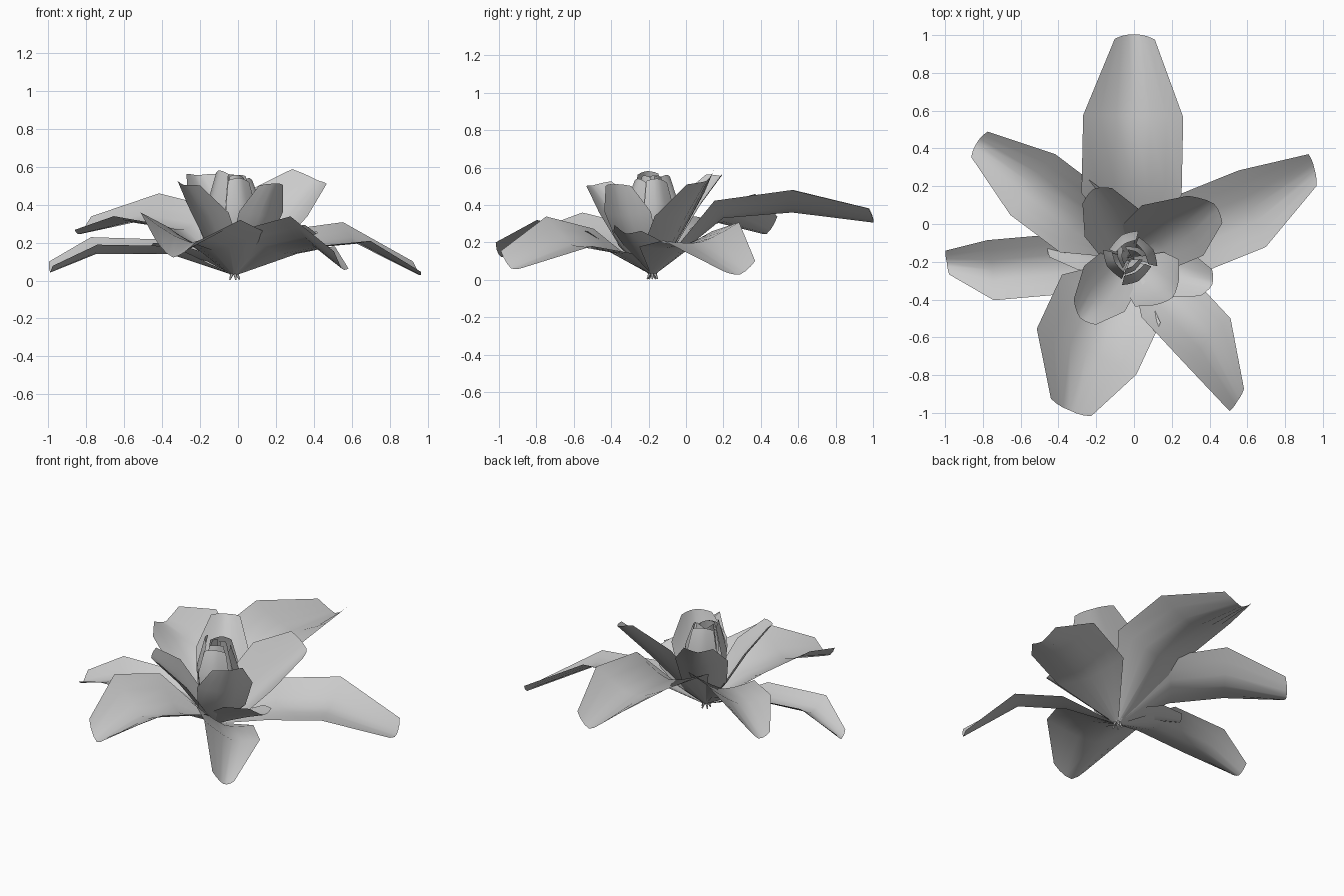
import bpy
import bmesh
import math
from mathutils import Matrix, Vector

if "Cube" in bpy.data.objects:
    bpy.data.objects.remove(bpy.data.objects["Cube"], do_unlink=True)

petal_grey = bpy.data.materials.new("pale_grey")
petal_grey.use_nodes = True
COLOUR = (0.6, 0.6, 0.6, 1)
petal_grey.diffuse_color = COLOUR
petal_grey.node_tree.nodes["Principled BSDF"].inputs["Base Color"].default_value = COLOUR

HEART = Vector((-0.02, -0.18, 0))  # where all petals meet
ACROSS = [i / 3 for i in range(-3, 4)]
LONG = (0.33, 0.65, 1)             # radius steps of a spreading petal
LATE = (0.36, 0.77, 1)             # the same, widest nearer the tip
BULGE = (0.5, 0.83, 1)             # radius steps of an upright petal


def finish(bm, name):
    mesh = bpy.data.meshes.new(name)
    bm.to_mesh(mesh)
    bm.free()
    mesh.materials.append(petal_grey)
    mesh.shade_smooth()
    obj = bpy.data.objects.new(name, mesh)
    bpy.context.collection.objects.link(obj)
    return obj


def petal(name, angle, length, heights, half, cup, roll=0, sway=0,
          steps=LONG, widths=(0.06, 1, 1, 0.4)):
    """Cupped sheet along a rising path; roll lifts one edge, sway bends the tip sideways."""
    path = [Vector((0.01, 0.03))]
    path += [Vector((length * s, z)) for s, z in zip(steps, heights)]
    lift = (0, 0.85, 1, 0.6)
    bm = bmesh.new()
    rows = []
    for i, p in enumerate(path):
        slope = (path[min(i + 1, 3)] - path[max(i - 1, 0)]).normalized()
        row = []
        for u in ACROSS:
            rise = lift[i] * (cup * abs(u) ** 1.4 + roll * u)
            side = half * widths[i] * u
            point = p + rise * Vector((-slope.y, slope.x))
            if i == 3:  # rounded, bent tip
                side += sway
                point += slope * half * 0.13 * (1 - u * u)
            row.append(bm.verts.new((point.x, side, point.y)))
        rows.append(row)
    for a, b in zip(rows, rows[1:]):
        for j in range(len(ACROSS) - 1):
            bm.faces.new((a[j], b[j], b[j + 1], a[j + 1]))
    bm.transform(Matrix.Translation(HEART) @ Matrix.Rotation(math.radians(angle), 4, "Z"))
    return finish(bm, name)


# Spreading outer petals
petal("back_petal", 88.8, 1.15, (0.33, 0.36, 0.31), 0.265, 0.12)
petal("back_left_petal", 22, 1.055, (0.17, 0.2, 0.04), 0.215, 0.06, 0.05, 0.07)
petal("front_left_petal", -47, 0.92, (0.15, 0.19, 0.07), 0.17, 0.07, -0.08, -0.1)
petal("front_petal", -115, 0.83, (0.16, 0.2, 0.13), 0.29, 0.14, -0.02, 0.05)
petal("right_petal", 185, 0.95, (0.14, 0.14, 0.05), 0.16, 0.07, -0.02, -0.06, steps=LATE)
petal("back_right_petal", 143, 0.99, (0.27, 0.31, 0.25), 0.2, 0.09, -0.06)

# Rising inner petals
BROAD = (0.1, 0.85, 1, 0.55)
petal("inner_back_left_petal", 33, 0.51, (0.17, 0.34, 0.51), 0.2, 0.09, 0.09, widths=BROAD)
petal("inner_back_right_petal", 118, 0.4, (0.19, 0.38, 0.54), 0.16, 0.06, widths=BROAD)
petal("inner_front_right_petal", 230, 0.4, (0.16, 0.34, 0.49), 0.16, 0.06, -0.03, widths=BROAD)
petal("inner_front_left_petal", -43, 0.3, (0.15, 0.34, 0.49), 0.17, 0.06,
      steps=BULGE, widths=BROAD)
petal("inner_left_petal", -18, 0.44, (0.1, 0.17, 0.24), 0.14, 0.07, -0.03, widths=BROAD)
petal("inner_right_petal", 172, 0.43, (0.1, 0.14, 0.17), 0.1, 0.05, widths=BROAD)

# Closed bud: an outer and an inner whorl curling inward
CURL = (0.9, 1, 0.65)
BLUNT = (0.1, 0.85, 1, 0.7)
for i in range(4):
    petal(f"bud_petal_{i + 1}", 20 + 90 * i, 0.13, (0.22, 0.4, 0.53 + 0.02 * (i % 3)),
          0.09, 0.03, 0.02, steps=CURL, widths=BLUNT)
for i in range(3):
    petal(f"bud_heart_{i + 1}", 50 + 120 * i, 0.07, (0.2, 0.4, 0.55),
          0.06, 0.02, 0.02, steps=CURL, widths=BLUNT)

# Little tuft under the flower
for i in range(5):
    bm = bmesh.new()
    bmesh.ops.create_cone(bm, segments=5, radius1=0.004, radius2=0.012, depth=0.05)
    bm.transform(Matrix.Translation(HEART + Vector((0, 0, 0.027)))
                 @ Matrix.Rotation(math.radians(72 * i), 4, "Z")
                 @ Matrix.Translation((0.018, 0, 0))
                 @ Matrix.Rotation(math.radians(-25), 4, "Y"))
    finish(bm, f"base_tuft_{i + 1}")
